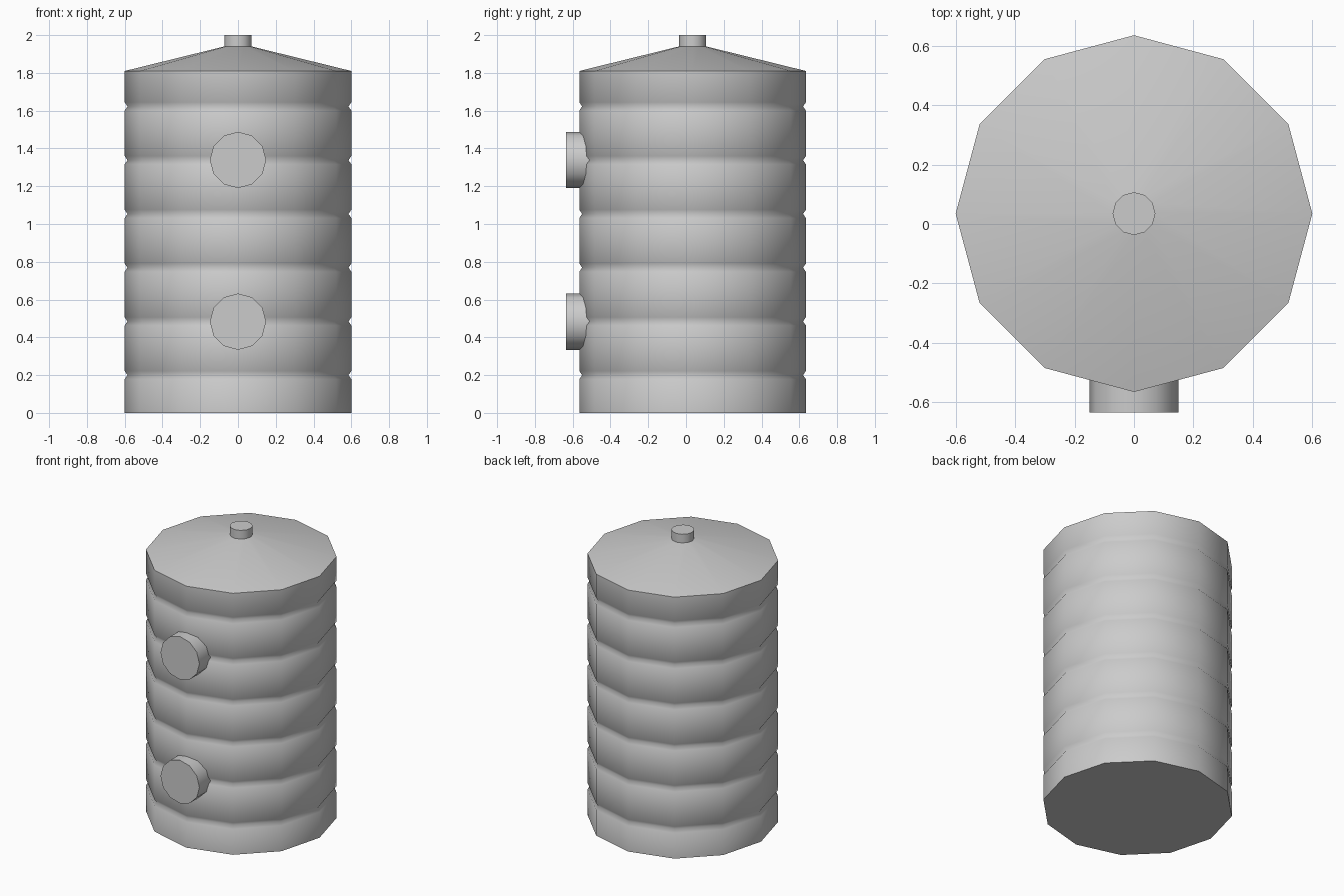
import bpy, bmesh
from math import cos, sin, pi, radians
from mathutils import Matrix

if "Cube" in bpy.data.objects:
    bpy.data.objects.remove(bpy.data.objects["Cube"])

SIDES = 12
CY = 0.035  # tank axis offset in y


def lathe(name, profile, matrix):
    """Closed 12-sided turned solid from (radius, height) pairs, bottom to top."""
    bm = bmesh.new()
    rings = [[bm.verts.new((r * cos(2 * pi * i / SIDES), r * sin(2 * pi * i / SIDES), z))
              for i in range(SIDES)] for r, z in profile]
    for a, b in zip(rings, rings[1:]):
        for i in range(SIDES):
            j = (i + 1) % SIDES
            bm.faces.new((a[i], a[j], b[j], b[i]))
    bm.faces.new(rings[0][::-1])
    bm.faces.new(rings[-1])
    bm.transform(matrix)
    mesh = bpy.data.meshes.new(name)
    bm.to_mesh(mesh)
    bm.free()
    ob = bpy.data.objects.new(name, mesh)
    bpy.context.collection.objects.link(ob)
    bpy.ops.object.select_all(action='DESELECT')
    ob.select_set(True)
    bpy.context.view_layer.objects.active = ob
    bpy.ops.object.shade_smooth_by_angle(angle=radians(72))
    return ob


axis = Matrix.Translation((0, CY, 0))

# Tank shell with six V grooves and a shallow conical roof
profile = [(0.6, 0)]
for k in range(6):
    z = 0.2 + k * 0.2845
    profile += [(0.6, z - 0.022), (0.585, z), (0.6, z + 0.022)]
profile += [(0.6, 1.81), (0.072, 1.94)]
lathe("tank_body", profile, axis)

# Filler neck on top
lathe("filler_neck", [(0.072, 1.93), (0.072, 2.0)], axis)

# Two round access ports on the front
for name, z in (("lower_port", 0.483), ("upper_port", 1.339)):
    place = Matrix.Translation((0, -0.48, z)) @ Matrix.Rotation(pi / 2, 4, 'X')
    lathe(name, [(0.149, 0), (0.149, 0.155)], place)
